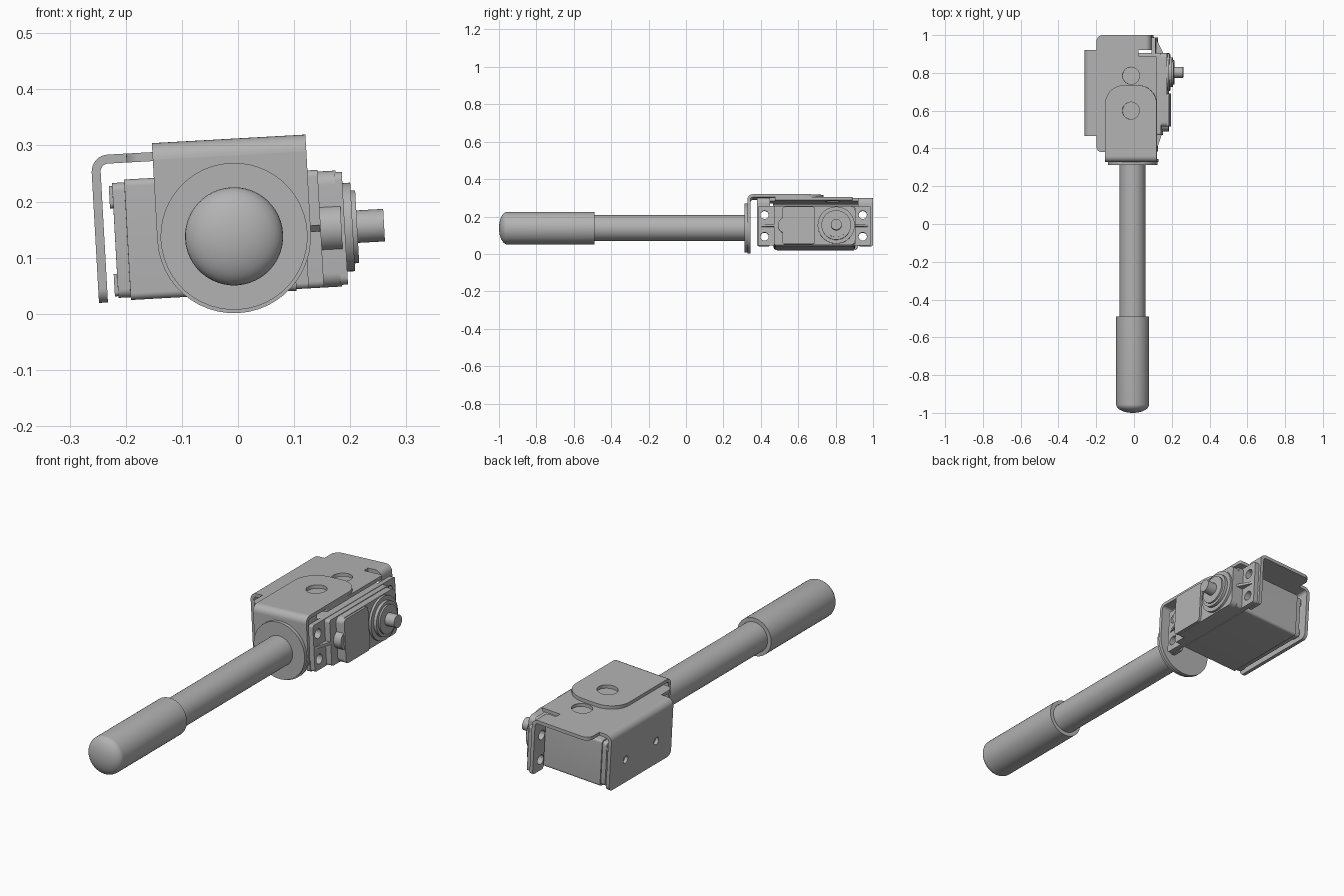
import bpy, bmesh
from math import pi, cos, sin, radians
from mathutils import Matrix, Vector

cube = bpy.data.objects.get("Cube")
if cube:
    bpy.data.objects.remove(cube)

grey = bpy.data.materials.new("plain grey")
grey.use_nodes = True
grey.diffuse_color = (0.45, 0.45, 0.45, 1)
grey.node_tree.nodes["Principled BSDF"].inputs["Base Color"].default_value = (0.45, 0.45, 0.45, 1)

# Everything is built around the rod axis, then tilted slightly about it
PLACE = Matrix.Translation((-0.007, 0, 0.138)) @ Matrix.Rotation(radians(-3.2), 4, 'Y')
# For each thickness axis: the directions of outline u, outline v, normal
AXES = {'x': ((0, 1, 0), (0, 0, 1), (1, 0, 0)),
        'y': ((1, 0, 0), (0, 0, 1), (0, -1, 0)),
        'z': ((1, 0, 0), (0, 1, 0), (0, 0, 1))}


def finish(name, mesh, smooth=True):
    obj = bpy.data.objects.new(name, mesh)
    bpy.context.collection.objects.link(obj)
    mesh.materials.clear()
    mesh.materials.append(grey)
    mesh.transform(PLACE)
    if smooth:
        bpy.ops.object.select_all(action='DESELECT')
        obj.select_set(True)
        bpy.context.view_layer.objects.active = obj
        bpy.ops.object.shade_smooth_by_angle(angle=radians(35))
    return obj


def circle(u, v, r, n=40):
    return [(u + r * cos(2 * pi * i / n), v + r * sin(2 * pi * i / n)) for i in range(n)]


def rounded(corners, steps=8):
    """Outline from (u, v, radius) corners, each rounded by a quadratic arc."""
    out = []
    for i, (u, v, r) in enumerate(corners):
        p = Vector((u, v))
        if r == 0:
            out.append(p)
            continue
        a = p + (Vector(corners[i - 1][:2]) - p).normalized() * r
        b = p + (Vector(corners[(i + 1) % len(corners)][:2]) - p).normalized() * r
        w = 0.7071
        for k in range(steps + 1):
            t = k / steps
            f, g, h = (1 - t) ** 2, 2 * w * t * (1 - t), t * t
            out.append((a * f + p * g + b * h) / (f + g + h))
    return out


def rect(u0, u1, v0, v1, r=0):
    return rounded([(u0, v0, r), (u1, v0, r), (u1, v1, r), (u0, v1, r)])


def plate(name, axis, lo, hi, outline, holes=()):
    """Flat part: an outline with holes, extruded from lo to hi along an axis."""
    curve = bpy.data.curves.new(name, 'CURVE')
    curve.dimensions, curve.fill_mode = '2D', 'BOTH'
    curve.extrude = (hi - lo) / 2
    for loop in [outline, *holes]:
        spline = curve.splines.new('POLY')
        spline.points.add(len(loop) - 1)
        for point, (u, v) in zip(spline.points, loop):
            point.co = (u, v, 0, 1)
        spline.use_cyclic_u = True
    temp = bpy.data.objects.new(name, curve)
    bpy.context.collection.objects.link(temp)
    bpy.context.view_layer.update()
    mesh = bpy.data.meshes.new_from_object(temp.evaluated_get(bpy.context.evaluated_depsgraph_get()))
    bpy.data.objects.remove(temp)
    u, v, n = (Vector(a) for a in AXES[axis])
    frame = Matrix((u, v, n)).transposed().to_4x4()
    offset = Vector([abs(c) for c in n]) * (lo + hi) / 2
    mesh.transform(Matrix.Translation(offset) @ frame)
    bm = bmesh.new()
    bm.from_mesh(mesh)
    bmesh.ops.remove_doubles(bm, verts=bm.verts, dist=1e-5)
    bmesh.ops.recalc_face_normals(bm, faces=bm.faces)
    bm.to_mesh(mesh)
    bm.free()
    return finish(name, mesh)


def bend(name, axis, lo, hi, u, v, r_out, start, thick=0.016):
    """Quarter-turn sheet bend, centred on (u, v)."""
    arc = [start + pi / 2 * i / 8 for i in range(9)]
    ring = [(u + r_out * cos(a), v + r_out * sin(a)) for a in arc]
    ring += [(u + (r_out - thick) * cos(a), v + (r_out - thick) * sin(a)) for a in reversed(arc)]
    return plate(name, axis, lo, hi, ring)


def lathe(name, profile):
    """Turned part along y from (y, radius) points."""
    bm = bmesh.new()
    verts = [bm.verts.new((r, y, 0)) for y, r in profile]
    edges = [bm.edges.new(pair) for pair in zip(verts, verts[1:])]
    bmesh.ops.spin(bm, geom=verts + edges, cent=(0, 0, 0), axis=(0, 1, 0), angle=2 * pi, steps=48)
    bmesh.ops.remove_doubles(bm, verts=bm.verts, dist=1e-5)
    bmesh.ops.recalc_face_normals(bm, faces=bm.faces)
    mesh = bpy.data.meshes.new(name)
    bm.to_mesh(mesh)
    bm.free()
    return finish(name, mesh)


def bevel(obj, width):
    mod = obj.modifiers.new("soft edges", 'BEVEL')
    mod.width, mod.segments, mod.limit_method = width, 2, 'ANGLE'
    mod.angle_limit = radians(50)


# Rod, domed grip and round flange
lathe("rod", [(-0.52, 0), (-0.52, 0.069), (0.32, 0.069), (0.32, 0)])
dome = [(-0.955 - 0.045 * sin(a), 0.0875 * cos(a)) for a in [pi / 2 * (1 - i / 10) for i in range(11)]]
lathe("grip", dome + [(-0.49, 0.0875), (-0.49, 0)])
lathe("flange", [(0.312, 0), (0.312, 0.131), (0.328, 0.131), (0.328, 0)])

# Angle bracket joining the rod to the servo bracket
W = 0.137
half_round = [(W * cos(a), W * sin(a)) for a in [pi + pi * i / 24 for i in range(25)]]
plate("angle_front", 'y', 0.328, 0.344, half_round + [(W, 0.144), (-W, 0.144)])
bend("angle_bend", 'x', 0, 2 * W, 0.358, 0.144, 0.03, pi / 2).data.transform(
    PLACE @ Matrix.Translation((-W, 0, 0)) @ PLACE.inverted())
plate("angle_top", 'z', 0.158, 0.174,
      rounded([(-W, 0.358, 0), (W, 0.358, 0), (W, 0.735, 0.1), (-W, 0.735, 0.1)]),
      [circle(0, 0.6, 0.045)])

# Servo bracket: top sheet with relief slots, side wall and two drilled ears
top = rounded([(-0.184, 0.38, 0.03), (0.076, 0.38, 0), (0.076, 0.45, 0), (0.04, 0.45, 0),
               (0.04, 0.475, 0), (0.137, 0.475, 0.01), (0.137, 0.89, 0.01), (0.04, 0.89, 0),
               (0.04, 0.92, 0), (0.076, 0.92, 0), (0.076, 1.0, 0), (-0.184, 1.0, 0.035),
               (-0.184, 0.92, 0), (-0.217, 0.92, 0), (-0.217, 0.465, 0), (-0.184, 0.465, 0)])
plate("bracket_top", 'z', 0.142, 0.158, top, [circle(0, 0.785, 0.045)])
bend("side_bend", 'y', 0.465, 0.92, -0.217, 0.128, 0.03, pi / 2)
plate("side_wall", 'x', -0.247, -0.231,
      rounded([(0.465, -0.105, 0.025), (0.92, -0.105, 0.025), (0.92, 0.128, 0), (0.465, 0.128, 0)]),
      [circle(y, 0.005, 0.017) for y in (0.58, 0.806)])
for name, y0, y1, hole in (("front", 0.38, 0.45, 0.42), ("back", 0.92, 1.0, 0.945)):
    bend(name + "_ear_bend", 'y', y0, y1, 0.076, 0.128, 0.03, 0)
    plate(name + "_ear", 'x', 0.09, 0.106,
          rounded([(y0, -0.103, 0.012), (y1, -0.103, 0.012), (y1, 0.128, 0), (y0, 0.128, 0)]),
          [circle(hole, z, 0.022) for z in (-0.052, 0.064)])

# Servo motor body, end cap and mounting tabs
plate("servo_body", 'x', -0.19, 0.106, rect(0.47, 0.905, -0.103, 0.112, 0.012))
bevel(plate("servo_cap", 'x', -0.212, -0.19, rect(0.475, 0.9, -0.098, 0.107, 0.015)), 0.008)
for y in (0.5, 0.875):
    for z in (-0.075, 0.082):
        plate("cap_corner", 'x', -0.218, -0.2, rect(y - 0.022, y + 0.022, z - 0.02, z + 0.02, 0.008))
plate("servo_tabs", 'x', 0.106, 0.128, rect(0.385, 0.988, -0.1, 0.112, 0.01),
      [circle(y, z, 0.022) for y in (0.42, 0.945) for z in (-0.052, 0.064)])
plate("front_rib", 'z', 0, 0.012, [(0.128, 0.395), (0.155, 0.475), (0.128, 0.475)])
plate("back_rib", 'z', 0, 0.012, [(0.128, 0.975), (0.165, 0.9), (0.128, 0.9)])

# Stepped gear housing and output shaft
plate("housing_base", 'x', 0.128, 0.155, rect(0.47, 0.905, -0.1, 0.11, 0.012))
plate("housing_step", 'x', 0.15, 0.187, rect(0.515, 0.905, -0.1, 0.107, 0.025))
plate("housing_cover", 'x', 0.185, 0.198, rect(0.515, 0.69, -0.097, 0.104, 0.015))
plate("housing_bump", 'x', 0.15, 0.192, circle(0.533, 0.005, 0.042))
for name, x0, x1, r in (("gear_boss", 0.185, 0.198, 0.099), ("gear_ring", 0.195, 0.212, 0.079),
                        ("shaft_collar", 0.21, 0.22, 0.065), ("output_shaft", 0.21, 0.268, 0.029)):
    plate(name, 'x', x0, x1, circle(0.803, 0.005, r, 48))
